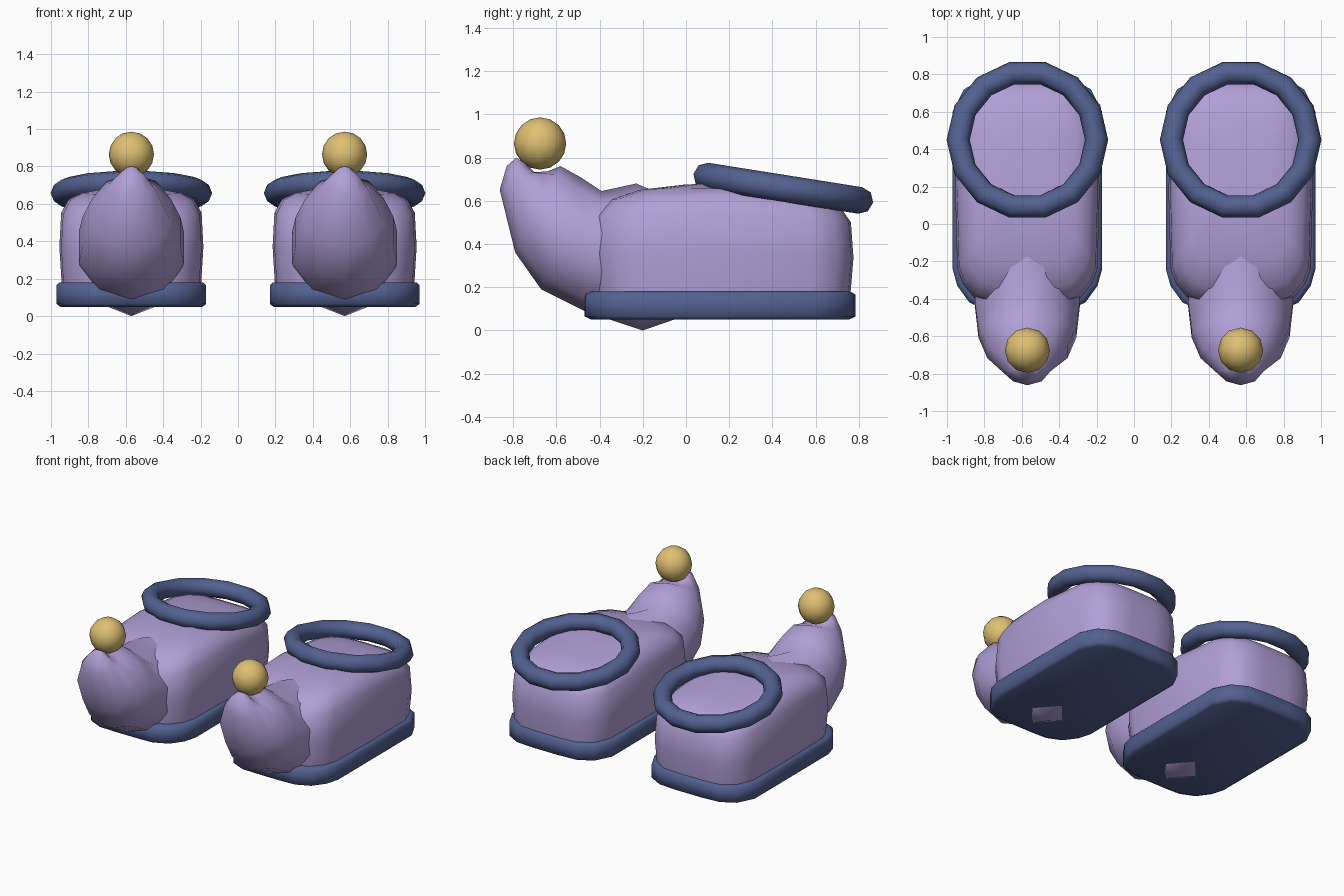
import bpy, bmesh, math
from mathutils import Matrix, Vector

if "Cube" in bpy.data.objects:
    bpy.data.objects.remove(bpy.data.objects["Cube"])


def material(name, rgb):
    m = bpy.data.materials.new(name)
    m.diffuse_color = (*rgb, 1)
    m.use_nodes = True
    m.node_tree.nodes["Principled BSDF"].inputs["Base Color"].default_value = m.diffuse_color
    return m


PURPLE = material("soft purple", (0.44, 0.35, 0.68))
BLUE = material("navy blue", (0.085, 0.12, 0.28))
GOLD = material("gold", (0.74, 0.53, 0.17))


def finish(bm, name, mat, x, angle=60):
    bmesh.ops.recalc_face_normals(bm, faces=bm.faces)
    mesh = bpy.data.meshes.new(name)
    bm.to_mesh(mesh)
    bm.free()
    mesh.materials.append(mat)
    for p in mesh.polygons:
        p.use_smooth = True
    mesh.set_sharp_from_angle(angle=math.radians(angle))
    ob = bpy.data.objects.new(name, mesh)
    ob.location.x = x
    bpy.context.collection.objects.link(ob)
    return ob


def loft(rings):
    """Skin a list of equal closed rings and cap both ends."""
    bm = bmesh.new()
    rows = [[bm.verts.new(p) for p in ring] for ring in rings]
    n = len(rows[0])
    for a, b in zip(rows, rows[1:]):
        for i in range(n):
            j = (i + 1) % n
            bm.faces.new((a[i], a[j], b[j], b[i]))
    bm.faces.new(rows[0])
    bm.faces.new(rows[-1])
    return bm


def interp(x, pts):
    if x <= pts[0][0]:
        return pts[0][1]
    for (x0, y0), (x1, y1) in zip(pts, pts[1:]):
        if x <= x1:
            return y0 + (y1 - y0) * (x - x0) / (x1 - x0)
    return pts[-1][1]


def mirrored(half):
    return half + [(-x, y) for x, y in reversed(half)]


# Plan outlines, one half from toe to heel
SOLE = mirrored([(0.10, -0.47), (0.21, -0.465), (0.31, -0.42), (0.375, -0.33), (0.40, -0.24),
                 (0.40, 0.15), (0.40, 0.60), (0.34, 0.72), (0.24, 0.775), (0.10, 0.785)])
BODY = mirrored([(0.10, -0.44), (0.19, -0.435), (0.28, -0.40), (0.345, -0.32), (0.375, -0.24),
                 (0.385, 0.15), (0.38, 0.58), (0.33, 0.70), (0.23, 0.765), (0.10, 0.775)])
# Height of the upper along the shoe
TOP = [(-0.42, 0.645), (-0.2, 0.665), (0.1, 0.68), (0.76, 0.61)]


def sole(x):
    rings = [[(px * s, 0.16 + (py - 0.16) * s, z) for px, py in SOLE]
             for s, z in ((0.95, 0.05), (1.0, 0.065), (1.0, 0.165), (0.96, 0.18))]
    finish(loft(rings), "sole", BLUE, x, 75)


def upper(x):
    rings = []
    for s, h in ((0.95, 0.15), (0.97, 0.27), (1, 0.55), (0.975, 0.82), (0.87, 0.93),
                 (0.70, 0.98), (0.42, 1), (0.1, 1)):
        ring = []
        for px, py in BODY:
            y = 0.3 + (py - 0.3) * s
            ring.append((px * s, y, h * interp(y, TOP)))
        rings.append(ring)
    finish(loft(rings), "shoe_upper", PURPLE, x)


def curled_toe(x):
    # Each section: underside (y, z), upper side (y, z), half width
    sections = [((0.06, 0.09), (0.0, 0.58), 0.20),
                ((-0.20, 0.0), (-0.23, 0.68), 0.28),
                ((-0.47, 0.09), (-0.39, 0.645), 0.295),
                ((-0.67, 0.19), (-0.49, 0.71), 0.275),
                ((-0.79, 0.36), (-0.58, 0.76), 0.225),
                ((-0.862, 0.65), (-0.645, 0.735), 0.13),
                ((-0.83, 0.76), (-0.70, 0.73), 0.08),
                ((-0.785, 0.80), (-0.74, 0.77), 0.035)]
    rings = []
    for low, high, w in sections:
        low, high = Vector((0, *low)), Vector((0, *high))
        ring = []
        for i in range(10):
            a = math.tau * i / 10
            p = (low + high) / 2 + (low - high) / 2 * math.cos(a)
            ring.append((w * math.sin(a), p.y, p.z))
        rings.append(ring)
    finish(loft(rings), "curled_toe", PURPLE, x)


def cuff(x):
    rows, n, m = [], 14, 8
    tilt = Matrix.Translation((0, 0.45, 0.658)) @ Matrix.Rotation(math.radians(-9), 4, 'X')
    bm = bmesh.new()
    for i in range(n):
        a = math.tau * i / n
        row = []
        for j in range(m):
            b = math.tau * j / m
            r = 0.37 + 0.062 * math.cos(b)
            row.append(bm.verts.new(tilt @ Vector((r * math.cos(a), r * math.sin(a),
                                                   0.062 * math.sin(b)))))
        rows.append(row)
    for i in range(n):
        for j in range(m):
            i2, j2 = (i + 1) % n, (j + 1) % m
            bm.faces.new((rows[i][j], rows[i2][j], rows[i2][j2], rows[i][j2]))
    finish(bm, "cuff", BLUE, x)


def bobble(x):
    bm = bmesh.new()
    bmesh.ops.create_uvsphere(bm, u_segments=12, v_segments=8, radius=0.121,
                              matrix=Matrix.Translation((0, -0.675, 0.865)))
    finish(bm, "bobble", GOLD, x)


# The pair of shoes
for side in (-0.57, 0.57):
    for part in (sole, upper, curled_toe, cuff, bobble):
        part(side)
